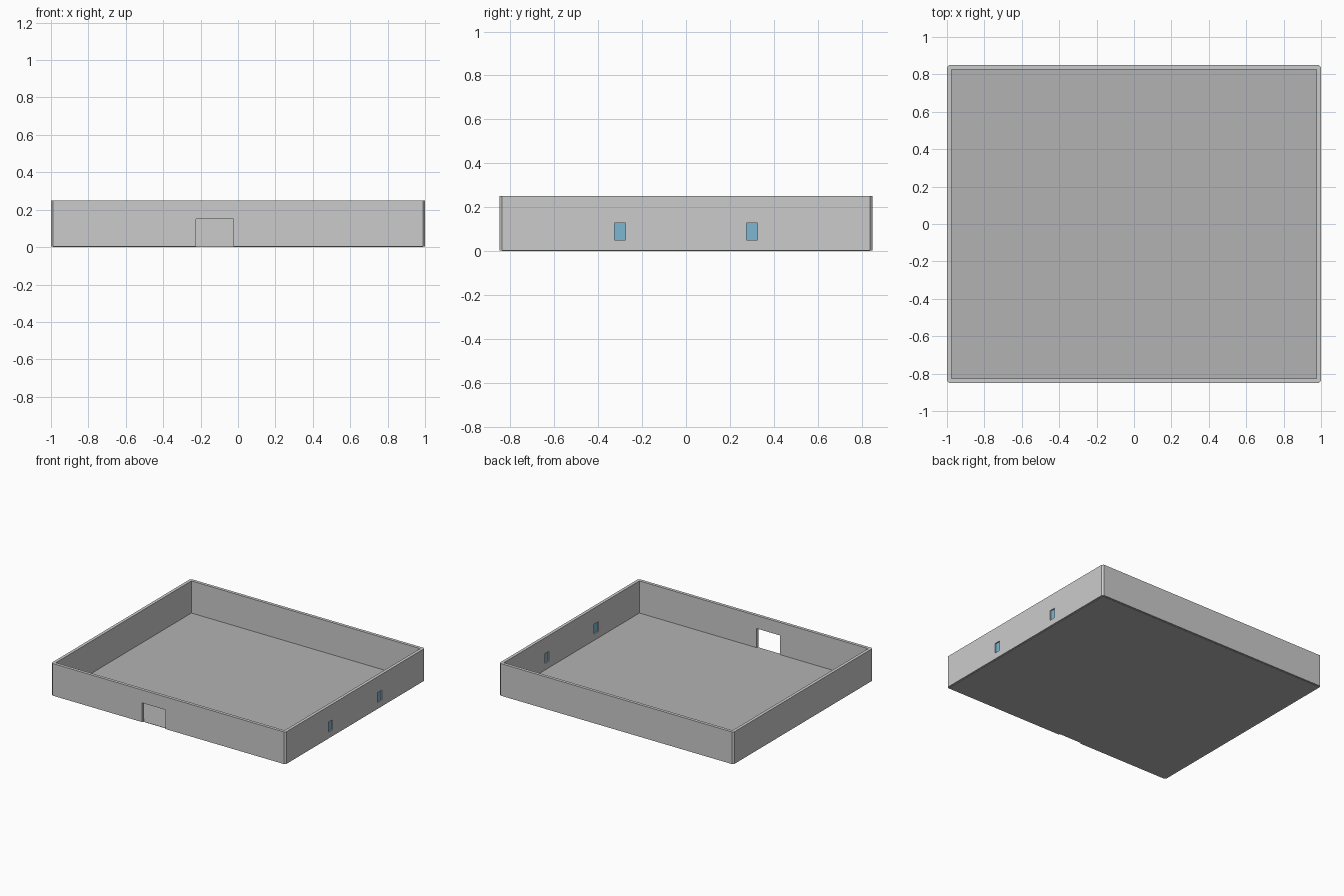
import bpy, bmesh

if "Cube" in bpy.data.objects:
    bpy.data.objects.remove(bpy.data.objects["Cube"])

W, D, H = 2.0, 1.7, 0.25      # outer footprint and wall height
T, CH, F = 0.024, 0.012, 0.002  # wall thickness, corner chamfer, floor thickness


def box(name, x, y, z, chamfer=0.0, material=None):
    """Box from (min, max) ranges, with optional chamfered vertical edges."""
    bm = bmesh.new()
    bmesh.ops.create_cube(bm, size=1)
    for v in bm.verts:
        v.co = [r[0] if c < 0 else r[1] for c, r in zip(v.co, (x, y, z))]
    if chamfer:
        upright = [e for e in bm.edges
                   if abs(e.verts[0].co.z - e.verts[1].co.z) > 1e-6]
        bmesh.ops.bevel(bm, geom=upright, offset=chamfer, segments=1,
                        affect='EDGES', profile=0.5)
    mesh = bpy.data.meshes.new(name)
    bm.to_mesh(mesh)
    bm.free()
    ob = bpy.data.objects.new(name, mesh)
    bpy.context.collection.objects.link(ob)
    if material:
        mesh.materials.append(material)
    return ob


def cut(target, cutter):
    """Subtract cutter from target, then delete the cutter."""
    mod = target.modifiers.new("cut", 'BOOLEAN')
    mod.operation = 'DIFFERENCE'
    mod.solver = 'EXACT'
    mod.object = cutter
    bpy.context.view_layer.objects.active = target
    bpy.ops.object.modifier_apply(modifier=mod.name)
    bpy.data.objects.remove(cutter)


def colour(name, rgb):
    mat = bpy.data.materials.new(name)
    mat.diffuse_color = (*rgb, 1)
    mat.use_nodes = True
    mat.node_tree.nodes["Principled BSDF"].inputs["Base Color"].default_value = mat.diffuse_color
    return mat


floor_grey = colour("floor_grey", (0.45, 0.45, 0.45))
glass_blue = colour("glass_blue", (0.2, 0.47, 0.65))

# Walls: chamfered block hollowed from top to bottom
walls = box("walls", (-W/2, W/2), (-D/2, D/2), (F, H), CH)
cut(walls, box("room_cutter", (-W/2 + T, W/2 - T), (-D/2 + T, D/2 - T), (-0.1, H + 0.1)))

# Doorway through the front wall
cut(walls, box("door_cutter", (-0.225, -0.025), (-D/2 - 0.1, -D/2 + 0.1), (-0.1, 0.15)))

# Two windows in the right wall, each with a recessed pane
for side, y in (("front", -0.3), ("back", 0.3)):
    ys, zs = (y - 0.025, y + 0.025), (0.05, 0.127)
    cut(walls, box("window_cutter", (W/2 - 0.1, W/2 + 0.1), ys, zs))
    mid = W/2 - T/2
    box(side + "_window_pane", (mid - 0.003, mid + 0.003), ys, zs, material=glass_blue)

# Floor slab under the walls, ending just inside their outer faces
inset = T / 2
box("floor", (-W/2 + inset, W/2 - inset), (-D/2 + inset, D/2 - inset), (0, F),
    material=floor_grey)
